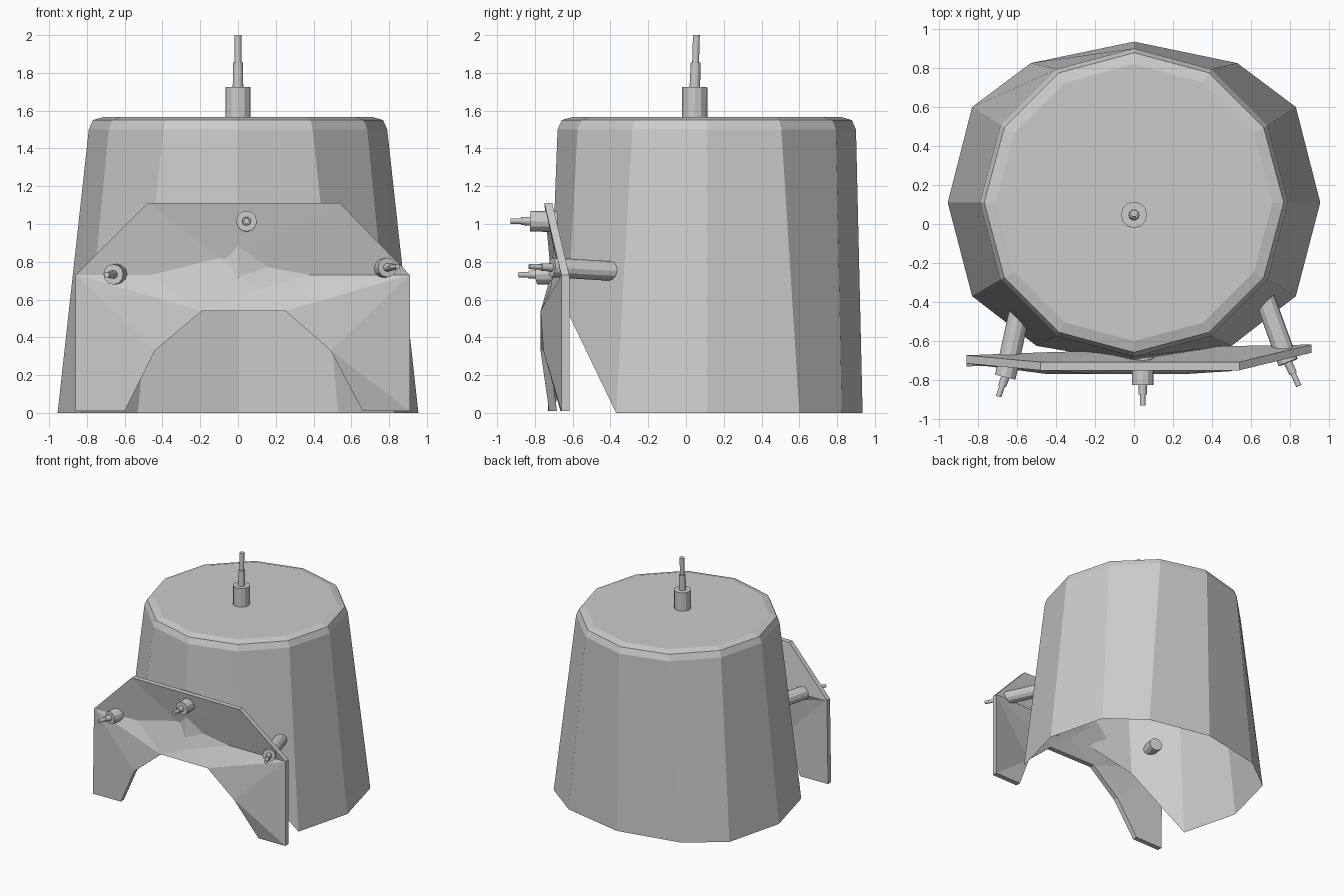
import bpy, bmesh
from math import sin, cos, pi
from mathutils import Vector

if "Cube" in bpy.data.objects:
    bpy.data.objects.remove(bpy.data.objects["Cube"])


def make_object(name, bm):
    bmesh.ops.recalc_face_normals(bm, faces=bm.faces[:])
    mesh = bpy.data.meshes.new(name)
    bm.to_mesh(mesh)
    bm.free()
    ob = bpy.data.objects.new(name, mesh)
    bpy.context.collection.objects.link(ob)
    return ob


# Bucket shell: 12-sided, open below, with a notch cut in the front hem
def shell():
    bm = bmesh.new()
    cy = 0.11
    half = [(0, .935, 0), (.53, .825, 0), (.83, .60, 0), (.955, .11, 0),
            (.83, -.37, 0), (.50, -.625, .53), (0, -.71, .71)]
    hem = half + [(-x, y, z) for x, y, z in half[5:0:-1]]
    rings = [[bm.verts.new(p) for p in hem]]
    for r, z in [(.79, 1.5), (.768, 1.55), (.71, 1.567)]:
        rings.append([bm.verts.new((r * sin(i * pi / 6), cy + r * cos(i * pi / 6), z))
                      for i in range(12)])
    for low, up in zip(rings, rings[1:]):
        for i in range(12):
            j = (i + 1) % 12
            bm.faces.new((low[i], low[j], up[j], up[i]))
    bm.faces.new(rings[-1])
    return make_object("bucket_shell", bm)


# Folded face plate: front sheet pushed back along y for thickness
def face_plate():
    pts = [(-.86, -.715, .73), (-.48, -.75, 1.11), (.54, -.75, 1.11), (.91, -.66, .73),
           (.91, -.66, .01), (.66, -.665, .01), (.49, -.755, .33), (.25, -.77, .54),
           (-.19, -.77, .54), (-.44, -.77, .33), (-.60, -.725, .01), (-.86, -.73, .01),
           (-.46, -.70, .73), (-.10, -.69, .82), (.38, -.67, .73), (.10, -.72, .65)]
    faces = [(0, 12, 13, 1), (1, 13, 2), (13, 14, 2), (14, 3, 2), (0, 11, 10, 9),
             (0, 9, 8), (0, 8, 12), (12, 8, 15, 13), (8, 7, 15), (13, 15, 14),
             (15, 7, 14), (14, 7, 3), (7, 6, 3), (6, 4, 3), (6, 5, 4)]
    bm = bmesh.new()
    front = [bm.verts.new(p) for p in pts]
    back = [bm.verts.new((x, y + .042, z)) for x, y, z in pts]
    for f in faces:
        bm.faces.new([front[i] for i in f])
        bm.faces.new([back[i] for i in reversed(f)])
    for i in range(12):
        j = (i + 1) % 12
        bm.faces.new((front[i], front[j], back[j], back[i]))
    return make_object("face_plate", bm)


# Bolt: thick barrel and a stepped pin along one axis
def bolt(name, inner, collar, tip, r):
    inner, collar, tip = map(Vector, (inner, collar, tip))
    axis = (tip - inner).normalized()
    turn = axis.to_track_quat('Z', 'Y')
    step = collar.lerp(tip, .47)
    profile = [(inner, r), (collar, r), (collar, r * .42), (step, r * .38),
               (step, r * .27), (tip, r * .27)]
    bm = bmesh.new()
    n = 12
    rings = []
    for c, rad in profile:
        rings.append([bm.verts.new(c + turn @ Vector((rad * cos(2 * pi * i / n),
                                                      rad * sin(2 * pi * i / n), 0)))
                      for i in range(n)])
    for a, b in zip(rings, rings[1:]):
        for i in range(n):
            j = (i + 1) % n
            bm.faces.new((a[i], a[j], b[j], b[i]))
    bm.faces.new(rings[0])
    bm.faces.new(rings[-1])
    return make_object(name, bm)


shell()
face_plate()
bolt("top_bolt", (0, .045, 1.39), (0, .047, 1.725), (0, .055, 2.0), .067)
bolt("left_bolt", (-.58, -.42, .74), (-.66, -.785, .733), (-.695, -.885, .731), .054)
bolt("centre_bolt", (.045, -.50, 1.01), (.045, -.825, 1.015), (.045, -.93, 1.015), .055)
bolt("right_bolt", (.67, -.38, .75), (.79, -.71, .77), (.845, -.83, .775), .052)
